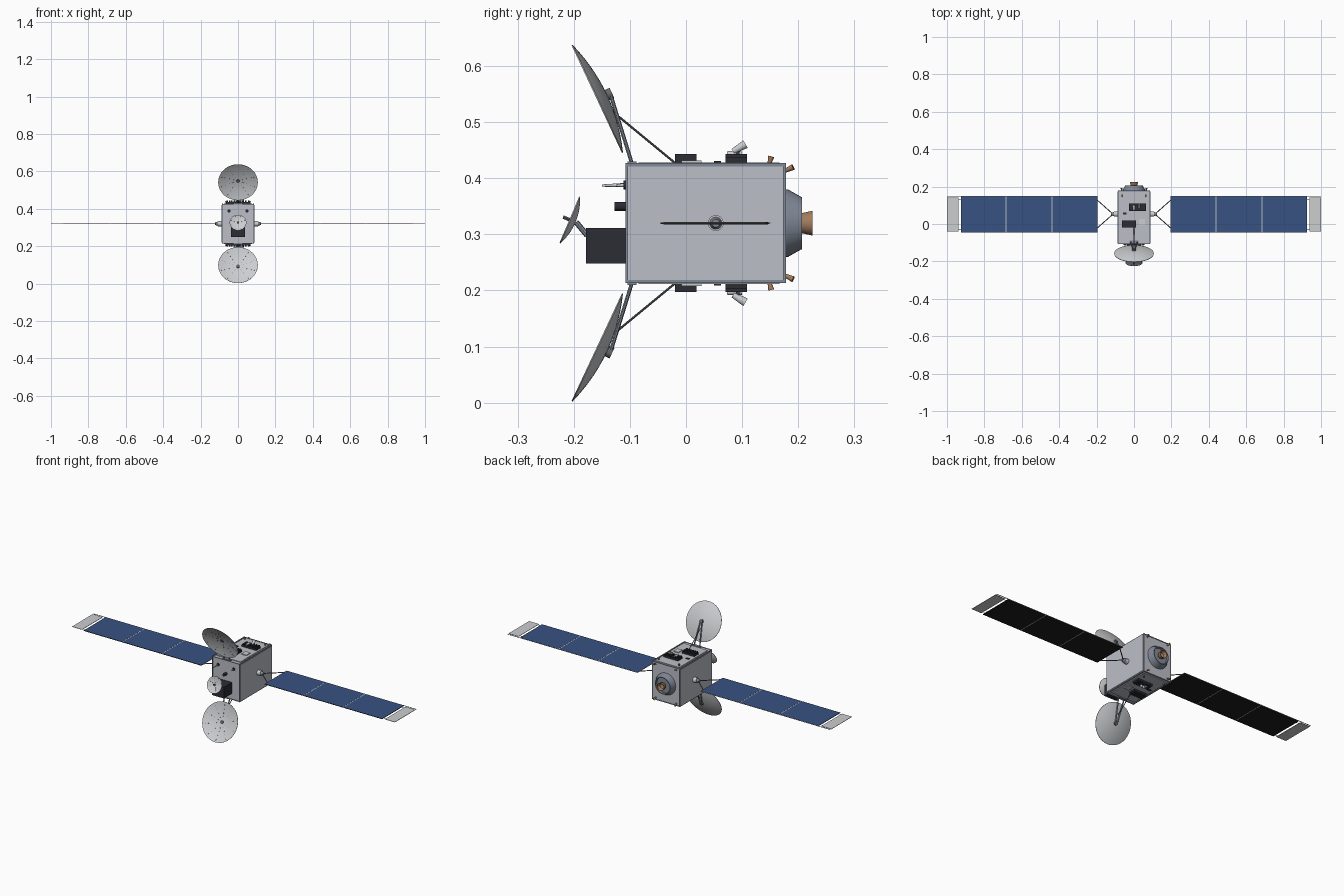
import bpy, bmesh, math
from mathutils import Vector, Matrix

if "Cube" in bpy.data.objects:
    bpy.data.objects.remove(bpy.data.objects["Cube"])

def material(name, rgb):
    m = bpy.data.materials.new(name)
    m.diffuse_color = (*rgb, 1)
    m.use_nodes = True
    m.node_tree.nodes["Principled BSDF"].inputs["Base Color"].default_value = m.diffuse_color
    return m

GREY = material("body grey", (0.50, 0.52, 0.57))
WHITE = material("reflector white", (0.60, 0.61, 0.63))
BLUE = material("solar blue", (0.040, 0.085, 0.225))
BLACK = material("panel black", (0.012, 0.012, 0.013))
DARK = material("equipment dark", (0.025, 0.025, 0.035))
STEEL = material("strut grey", (0.13, 0.135, 0.15))
SLATE = material("adapter slate", (0.22, 0.25, 0.31))
COPPER = material("nozzle copper", (0.36, 0.20, 0.11))
CZ = 0.32  # height of the body axis

def finish(name, bm, mats, smooth=False):
    bmesh.ops.recalc_face_normals(bm, faces=bm.faces)
    me = bpy.data.meshes.new(name)
    bm.to_mesh(me)
    bm.free()
    for m in mats:
        me.materials.append(m)
    ob = bpy.data.objects.new(name, me)
    bpy.context.collection.objects.link(ob)
    if smooth:
        bpy.ops.object.select_all(action='DESELECT')
        ob.select_set(True)
        bpy.context.view_layer.objects.active = ob
        bpy.ops.object.shade_smooth_by_angle(angle=math.radians(35))
    return ob

def add_box(bm, lo, hi):
    lo, hi = Vector(lo), Vector(hi)
    mat = Matrix.Translation((lo + hi) / 2) @ Matrix.Diagonal((*[abs(v) for v in hi - lo], 1))
    bmesh.ops.create_cube(bm, size=1, matrix=mat)

def box(name, lo, hi, mat):
    bm = bmesh.new()
    add_box(bm, lo, hi)
    return finish(name, bm, [mat])

def add_rod(bm, a, b, r1, r2=None, n=8):
    a, b = Vector(a), Vector(b)
    d = b - a
    mat = Matrix.Translation((a + b) / 2) @ d.to_track_quat('Z', 'Y').to_matrix().to_4x4()
    bmesh.ops.create_cone(bm, cap_ends=True, segments=n, radius1=r1,
                          radius2=r1 if r2 is None else r2, depth=d.length, matrix=mat)

def rod(name, a, b, r1, mat, r2=None, n=8):
    bm = bmesh.new()
    add_rod(bm, a, b, r1, r2, n)
    return finish(name, bm, [mat], n > 8)

def lathe(name, profile, origin, axis, mat, n=32):
    """Revolve (radius, distance) points about an axis."""
    bm = bmesh.new()
    rot = Vector(axis).to_track_quat('Z', 'Y').to_matrix().to_4x4()
    mtx = Matrix.Translation(origin) @ rot
    rings = []
    for r, h in profile:
        if r == 0:
            rings.append([bm.verts.new(mtx @ Vector((0, 0, h)))] * n)
        else:
            rings.append([bm.verts.new(mtx @ Vector((r * math.cos(t), r * math.sin(t), h)))
                          for t in (math.tau * i / n for i in range(n))])
    for p, q in zip(rings, rings[1:]):
        for i in range(n):
            j = (i + 1) % n
            loop = list(dict.fromkeys((p[i], p[j], q[j], q[i])))
            if len(loop) > 2:
                bm.faces.new(loop)
    return finish(name, bm, [mat], True), mtx

def dish(name, centre, back, radius, depth, ribs):
    """Paraboloid reflector bulging toward back, with fine radial ribs inside."""
    curve = [(radius * k / 7, depth * (1 - (k / 7) ** 2)) for k in range(8)]
    t = 0.002
    profile = [(r, h + t) for r, h in curve] + [(r, h) for r, h in reversed(curve)]
    ob, mtx = lathe(name, profile, centre, back, WHITE, 40)
    bm = bmesh.new()
    for i in range(ribs):
        a = math.tau * (i + 0.5) / ribs
        for k in (0.22, 0.42, 0.62, 0.82):
            ends = []
            for f in (k, k + 0.09):
                r = radius * f
                ends.append(mtx @ Vector((r * math.cos(a), r * math.sin(a), depth * (1 - f * f) - 0.0002)))
            add_rod(bm, *ends, 0.0006, n=4)
    finish(name + "_ribs", bm, [STEEL])

# Body with thin edge rails and deck plates
box("body", (-0.083, -0.106, 0.216), (0.083, 0.176, 0.424), GREY)
bm = bmesh.new()
for sx in (-1, 1):
    for sz in (-1, 1):
        x, z = sx * 0.083, CZ + sz * 0.104
        add_box(bm, (x - 0.003, -0.108, z - 0.003), (x + 0.003, 0.178, z + 0.003))
    for y in (-0.106, 0.176):
        add_box(bm, (sx * 0.083 - 0.002, y - 0.002, 0.216), (sx * 0.083 + 0.002, y + 0.002, 0.424))
for sz in (-1, 1):
    for y in (-0.106, 0.176):
        add_box(bm, (-0.083, y - 0.002, CZ + sz * 0.104 - 0.002), (0.083, y + 0.002, CZ + sz * 0.104 + 0.002))
finish("body_rails", bm, [SLATE])
for sx in (-1, 1):
    box("side_panel", (sx * 0.083, -0.104, 0.219), (sx * 0.088, 0.174, 0.421), GREY)

# Equipment on the upper and lower decks, mirrored about the body axis
for s, side in ((1, "upper"), (-1, "lower")):
    def Z(h):
        return CZ + s * h
    box(side + "_deck", (-0.075, -0.085, Z(0.104)), (0.075, 0.167, Z(0.108)), GREY)
    for x0, x1, y0, y1 in ((-0.064, 0.012, -0.02, 0.019), (-0.027, 0.064, 0.07, 0.109)):
        bm = bmesh.new()
        add_box(bm, (x0, y0, Z(0.106)), (x1, y1, Z(0.117)))
        for i in range(6):
            x = x0 + (x1 - x0) * (i + 0.5) / 6
            add_box(bm, (x - 0.004, y0, Z(0.117)), (x + 0.004, y1, Z(0.123)))
        finish(side + "_finned_unit", bm, [DARK])
    box(side + "_small_unit", (0.028, -0.008, Z(0.106)), (0.058, 0.028, Z(0.112)), WHITE)
    box(side + "_dark_plate", (-0.06, 0.05, Z(0.106)), (-0.04, 0.062, Z(0.111)), DARK)
    # Star sensors tilted outward and back
    for x, y, h in ((0.0, 0.085, 0.122), (0.028, 0.094, 0.134)):
        lathe(side + "_sensor_tube", [(0, -0.012), (0.005, -0.012), (0.008, 0.014), (0.007, 0.014), (0.004, 0), (0, 0)],
              (x, y, Z(h)), (0, 0.87, s * 0.5 if h > 0.13 else -s * 0.1), WHITE, 14)
        rod(side + "_sensor_post", (x, y - 0.005, Z(0.106)), (x, y, Z(h)), 0.003, STEEL)
    # Main reflector, its arms and braces
    dish(side + "_dish", (0, -0.159, Z(0.221)), (0, 0.906, s * 0.424), 0.106, 0.018, 10)
    for sx in (-1, 1):
        rod(side + "_dish_arm", (sx * 0.018, -0.095, Z(0.102)), (sx * 0.005, -0.134, Z(0.228)), 0.0035, SLATE)
    rod(side + "_dish_hub", (0, -0.145, Z(0.226)), (0, -0.132, Z(0.232)), 0.01, STEEL, n=14)
    rod(side + "_dish_brace", (0, -0.12, Z(0.19)), (0, -0.018, Z(0.106)), 0.002, STEEL)
    box(side + "_arm_hinge", (-0.024, -0.104, Z(0.1)), (0.024, -0.088, Z(0.11)), SLATE)
    # Small thrusters
    for sx in (-1, 1):
        for a, b in (((0.063, 0.174, 0.092), (0.067, 0.191, 0.1)), ((0.063, 0.148, 0.104), (0.063, 0.152, 0.119))):
            rod(side + "_thruster", (sx * a[0], a[1], Z(a[2])), (sx * b[0], b[1], Z(b[2])),
                0.003, COPPER, 0.0055, 12)

# Front equipment: dark box, steerable dish, horn and sensor
box("front_unit", (-0.037, -0.178, 0.248), (0.037, -0.106, 0.311), DARK)
dish("small_dish", (0, -0.208, 0.326), (0, 0.92, -0.39), 0.045, 0.010, 8)
rod("small_dish_mount", (0, -0.196, 0.322), (0, -0.176, 0.298), 0.005, SLATE)
rod("small_dish_feed", (0, -0.2, 0.323), (0, -0.219, 0.331), 0.003, STEEL)
for x in (-0.048, 0.048):
    rod("front_horn", (x, -0.104, 0.388), (x, -0.15 if x < 0 else -0.125, 0.387), 0.004, WHITE, 0.002, 12)
    rod("horn_base", (x, -0.104, 0.388), (x, -0.111, 0.388), 0.008, DARK, n=12)
rod("front_sensor", (0, -0.104, 0.35), (0, -0.127, 0.35), 0.008, DARK, n=14)

# Rear adapter cone and main engine nozzle
lathe("rear_adapter", [(0.060, 0), (0.060, 0.006), (0.047, 0.029), (0.047, 0.031), (0.043, 0.031),
                       (0.043, 0.018), (0, 0.018)], (0, 0.176, CZ), (0, 1, 0), SLATE, 40)
lathe("main_nozzle", [(0.010, 0), (0.018, 0.014), (0.022, 0.032), (0.020, 0.032), (0.015, 0.015), (0, 0.004)],
      (0, 0.193, CZ), (0, 1, 0), COPPER, 28)

# Solar wings
Y0, Y1, YC = -0.045, 0.151, 0.053
for s in (-1, 1):
    rod("wing_drive", (s * 0.084, YC, CZ), (s * 0.108, YC, CZ), 0.014, WHITE, n=20)
    rod("wing_drive_cap", (s * 0.108, YC, CZ), (s * 0.122, YC, CZ), 0.011, SLATE, 0.007, 16)
    bm = bmesh.new()
    for y in (-0.022, 0.128):
        add_rod(bm, (s * 0.112, YC, CZ), (s * 0.197, y, CZ), 0.0025)
    add_rod(bm, (s * 0.197, -0.04, CZ), (s * 0.197, 0.146, CZ), 0.002)
    finish("wing_yoke", bm, [STEEL])
    # Three panels per wing: blue cells above, black below
    bm = bmesh.new()
    for x0, x1 in ((0.196, 0.436), (0.441, 0.681), (0.686, 0.924)):
        add_box(bm, (s * x0, Y0, CZ - 0.0015), (s * x1, Y1 - 0.003, CZ + 0.0015))
    bm.normal_update()
    for f in bm.faces:
        f.material_index = 0 if f.normal.z > 0.5 else 1
    finish("solar_panels", bm, [BLUE, BLACK])
    bm = bmesh.new()
    for x in (0.4385, 0.6835):
        add_box(bm, (s * (x - 0.0025), Y0, CZ - 0.001), (s * (x + 0.0025), Y1, CZ + 0.001))
    add_box(bm, (s * 0.196, Y1 - 0.003, CZ - 0.001), (s * 1.0, Y1, CZ + 0.001))
    finish("panel_hinges", bm, [GREY])
    box("wing_tip_flap", (s * 0.938, -0.040, CZ - 0.001), (s * 1.0, 0.142, CZ + 0.001), WHITE)
    for y in (-0.03, 0.13):
        rod("flap_link", (s * 0.92, y, CZ), (s * 0.942, y, CZ), 0.001, STEEL)
